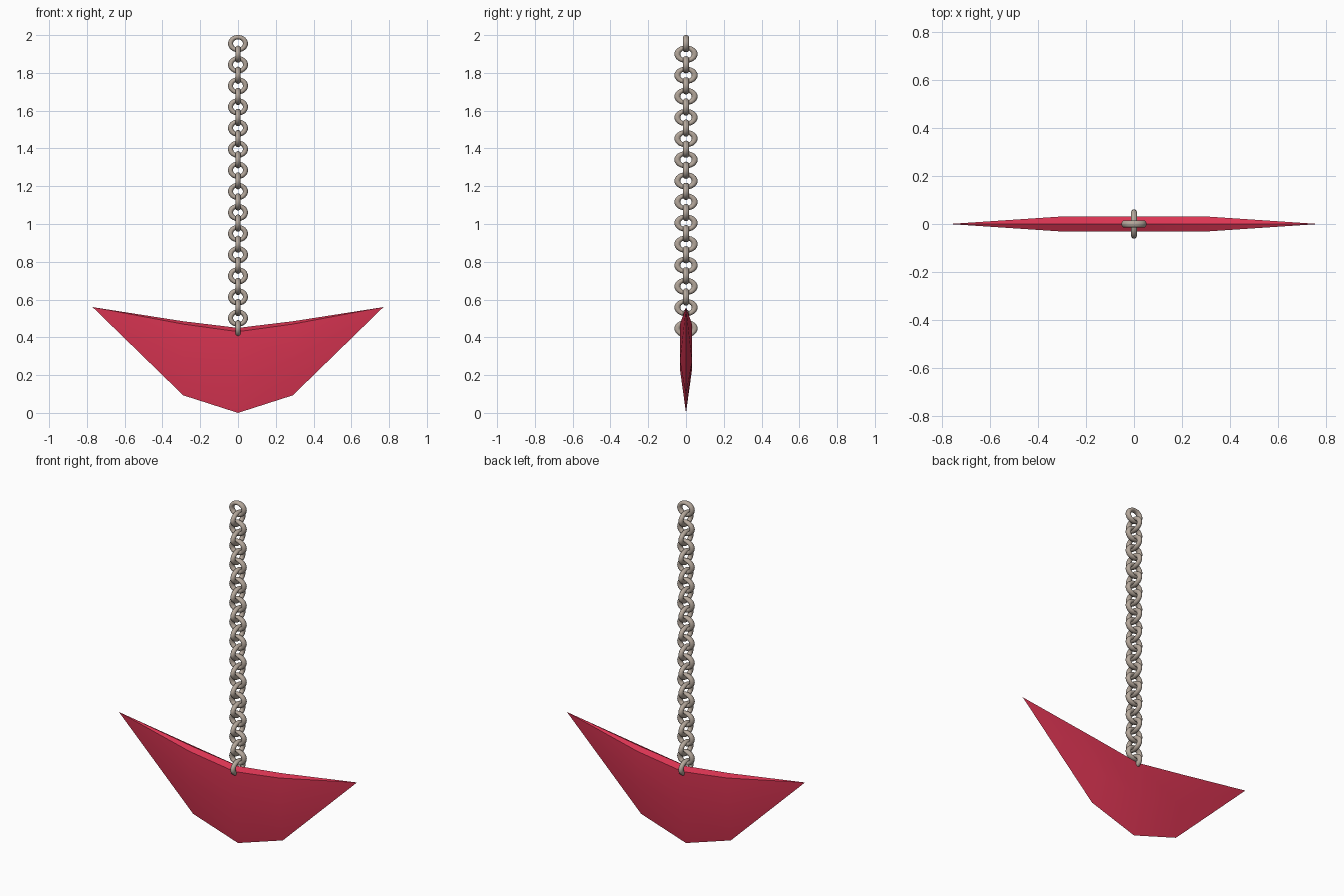
import bpy, bmesh, math

if "Cube" in bpy.data.objects:
    bpy.data.objects.remove(bpy.data.objects["Cube"])


def material(name, rgb):
    m = bpy.data.materials.new(name)
    m.diffuse_color = (*rgb, 1)
    m.use_nodes = True
    m.node_tree.nodes["Principled BSDF"].inputs["Base Color"].default_value = m.diffuse_color
    return m


red = material("crimson", (0.70, 0.035, 0.085))
steel = material("warm_steel", (0.46, 0.39, 0.33))

# Blade: half-sections (y, z) at each station, closed to a point at both tips
def section(x, ridge, shoulder, belly, keel, w=0.032):
    return [(x, 0, ridge), (x, -w, shoulder), (x, -w, belly),
            (x, 0, keel), (x, w, belly), (x, w, shoulder)]


bm = bmesh.new()
rings = [[bm.verts.new(p) for p in s] for s in (
    section(-0.29, 0.485, 0.470, 0.275, 0.093),
    section(0, 0.450, 0.430, 0.230, 0.0),
    section(0.29, 0.485, 0.470, 0.275, 0.093))]
for a, b in zip(rings, rings[1:]):
    for i in range(6):
        j = (i + 1) % 6
        bm.faces.new((a[i], a[j], b[j], b[i]))
for ring, x in ((rings[0], -0.77), (rings[2], 0.77)):
    tip = bm.verts.new((x, 0, 0.56))
    for i in range(6):
        bm.faces.new((ring[i], ring[(i + 1) % 6], tip))
bmesh.ops.recalc_face_normals(bm, faces=bm.faces)
me = bpy.data.meshes.new("blade")
bm.to_mesh(me)
bm.free()
blade = bpy.data.objects.new("blade", me)
bpy.context.collection.objects.link(blade)
me.materials.append(red)
bpy.ops.object.select_all(action='DESELECT')
blade.select_set(True)
bpy.context.view_layer.objects.active = blade
bpy.ops.object.shade_smooth_by_angle(angle=math.radians(30))

# Chain: links alternate between facing front and facing sideways
COUNT, TOP, BOTTOM = 28, 1.955, 0.446
for k in range(COUNT):
    z = TOP + (BOTTOM - TOP) * k / (COUNT - 1)
    sideways = k % 2
    bpy.ops.mesh.primitive_torus_add(
        major_radius=0.0395, minor_radius=0.0135, major_segments=24, minor_segments=10,
        location=(0, 0, z),
        rotation=(math.pi / 2, 0, math.pi / 2 if sideways else 0))
    link = bpy.context.object
    link.name = f"chain_link_{k + 1}"
    bpy.ops.object.transform_apply(location=False, rotation=True, scale=False)
    link.scale = (1, 1.16, 0.86)  # links are slightly flattened
    bpy.ops.object.transform_apply(location=False, rotation=False, scale=True)
    link.data.materials.append(steel)
    bpy.ops.object.shade_smooth()
